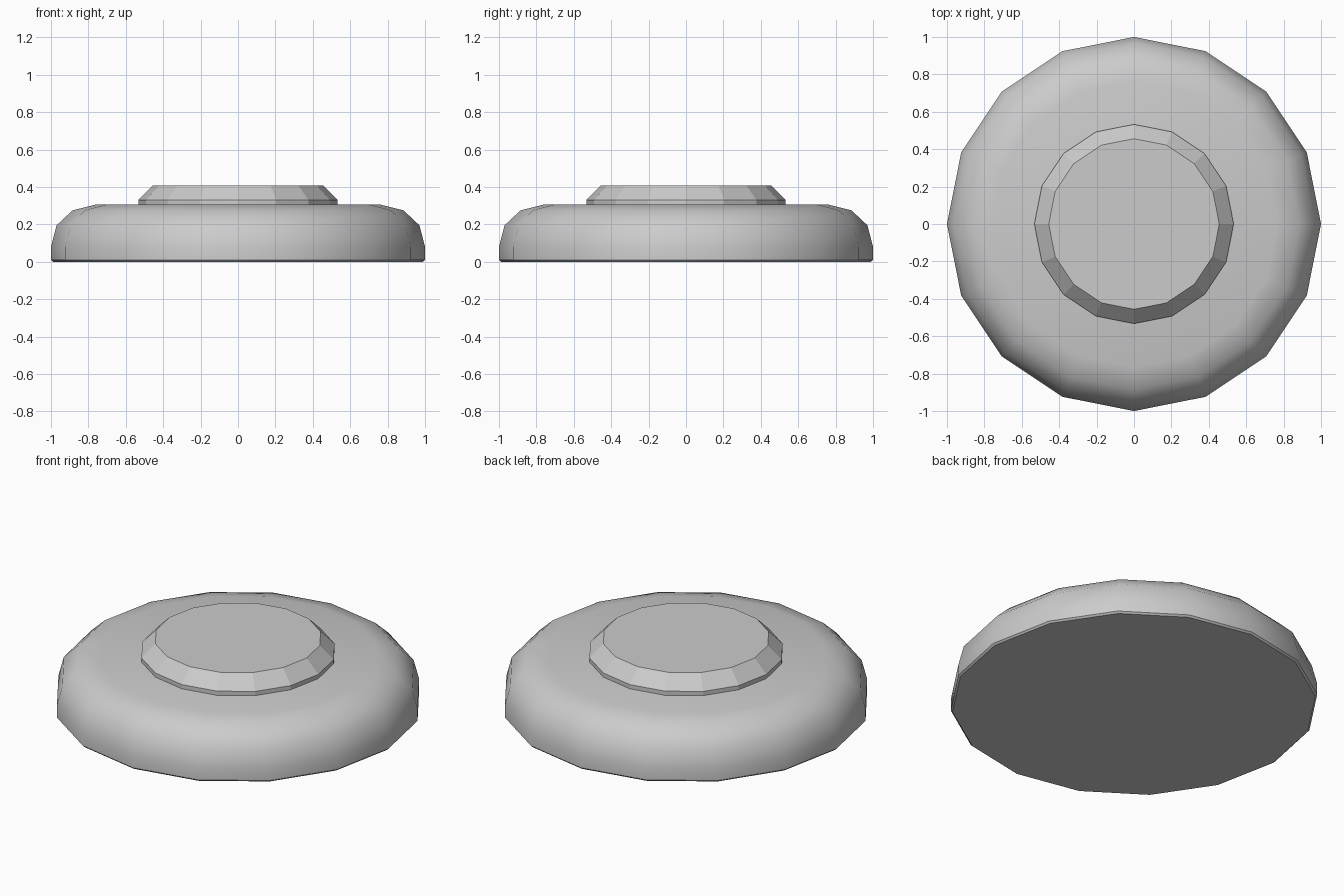
import bpy, bmesh
from math import cos, sin, pi, radians

if "Cube" in bpy.data.objects:
    bpy.data.objects.remove(bpy.data.objects["Cube"])

SIDES = 16


def lathe(name, profile):
    """Closed solid of revolution from (radius, height) points, bottom to top."""
    bm = bmesh.new()
    rings = [[bm.verts.new((r * cos(2 * pi * i / SIDES), r * sin(2 * pi * i / SIDES), z))
              for i in range(SIDES)] for r, z in profile]
    for low, high in zip(rings, rings[1:]):
        for i in range(SIDES):
            j = (i + 1) % SIDES
            bm.faces.new((low[i], low[j], high[j], high[i]))
    bm.faces.new(rings[0][::-1])
    bm.faces.new(rings[-1])
    mesh = bpy.data.meshes.new(name)
    bm.to_mesh(mesh)
    bm.free()
    obj = bpy.data.objects.new(name, mesh)
    bpy.context.collection.objects.link(obj)
    return obj


def smooth(obj, angle):
    bpy.ops.object.select_all(action='DESELECT')
    obj.select_set(True)
    bpy.context.view_layer.objects.active = obj
    bpy.ops.object.shade_smooth_by_angle(angle=radians(angle))


# Rounded, smooth-shaded base
base = lathe("base", [(0.99, 0), (1.0, 0.01), (1.0, 0.08), (0.97, 0.195),
                      (0.885, 0.275), (0.765, 0.305)])
smooth(base, 40)

# Raised button with a flat chamfer
button = lathe("button", [(0.533, 0.3), (0.533, 0.33), (0.456, 0.408)])
smooth(button, 15)
